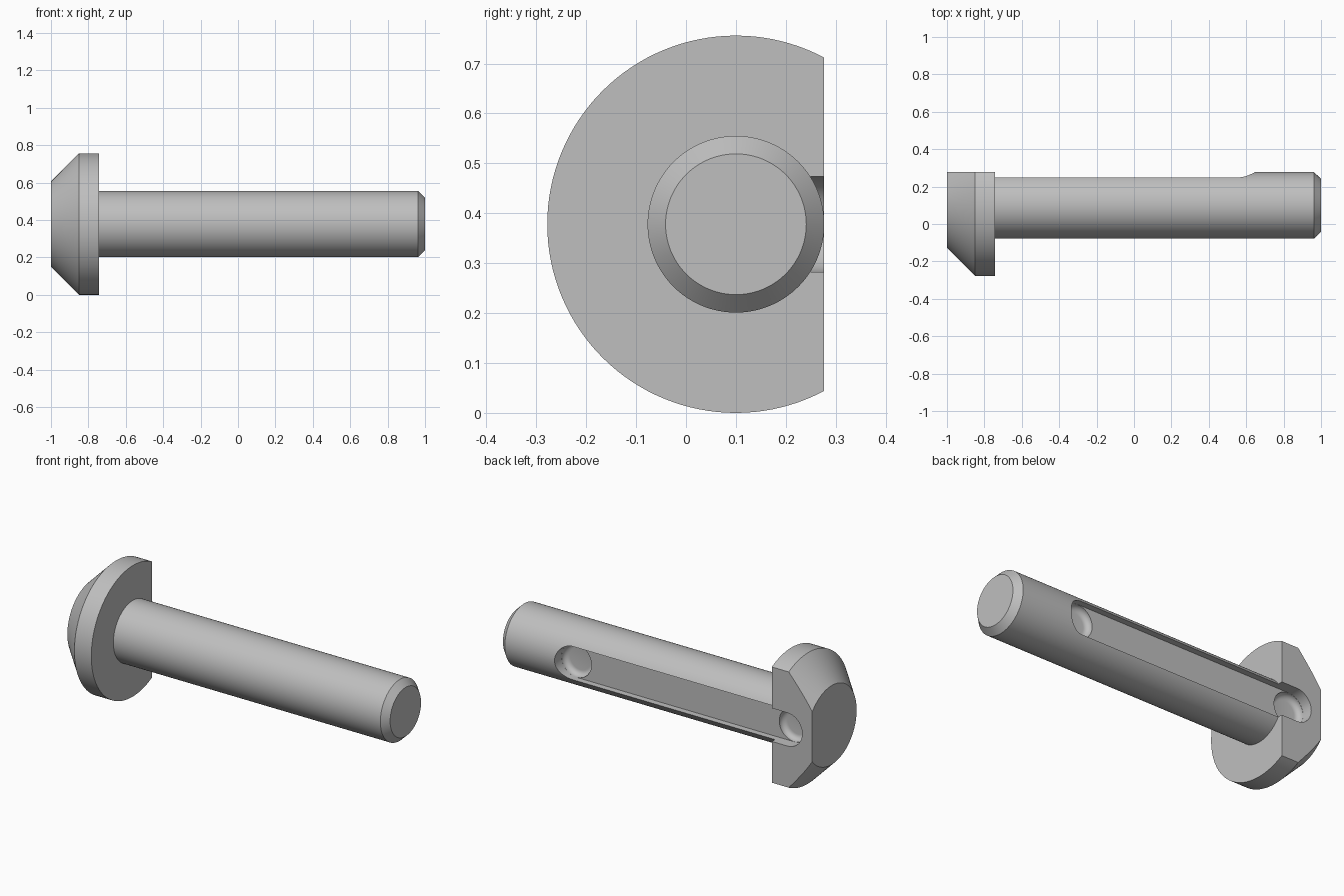
import bpy, bmesh, math

if "Cube" in bpy.data.objects:
    bpy.data.objects.remove(bpy.data.objects["Cube"])

CY, CZ = 0.10, 0.378        # bolt axis
FLAT_Y = 0.277              # flat on the back of the head
SLOT_R = 0.096
SLOT_FLOOR, POCKET_FLOOR, FILLET = 0.213, 0.178, 0.03
SLOT_ENDS = (-0.84, 0.55)

steel = bpy.data.materials.new("grey_steel")
steel.use_nodes = True
colour = (0.52, 0.52, 0.52, 1)
steel.diffuse_color = colour
steel.node_tree.nodes["Principled BSDF"].inputs["Base Color"].default_value = colour


def finish(name, bm):
    bmesh.ops.recalc_face_normals(bm, faces=bm.faces)
    mesh = bpy.data.meshes.new(name)
    bm.to_mesh(mesh)
    bm.free()
    obj = bpy.data.objects.new(name, mesh)
    mesh.materials.append(steel)
    bpy.context.collection.objects.link(obj)
    return obj


def lathe(profile, place, segments=128):
    """Closed solid of revolution; place(along, u, v) gives the point."""
    bm = bmesh.new()
    angles = [math.tau * i / segments for i in range(segments)]
    rings = [[bm.verts.new(place(a, r * math.cos(t), r * math.sin(t))) for t in angles]
             for a, r in profile]
    for low, high in zip(rings, rings[1:]):
        for i in range(segments):
            j = (i + 1) % segments
            bm.faces.new((low[i], low[j], high[j], high[i]))
    bm.faces.new(rings[0])
    bm.faces.new(rings[-1])
    return bm


def along_bolt(a, u, v):
    return (a, CY + u, CZ + v)


# Head: cone and disc, trimmed flat at the back
bm = lathe([(-1, 0.228), (-0.85, 0.378), (-0.742, 0.378)], along_bolt)
cut = bmesh.ops.bisect_plane(bm, geom=bm.verts[:] + bm.edges[:] + bm.faces[:],
                             plane_co=(0, FLAT_Y, 0), plane_no=(0, 1, 0), clear_outer=True)
rim = [e for e in cut["geom_cut"] if isinstance(e, bmesh.types.BMEdge)]
bmesh.ops.contextual_create(bm, geom=rim)
head = finish("head", bm)

# Shank with a chamfered tip
shank = finish("shank", lathe([(-0.75, 0.177), (0.963, 0.177), (1, 0.141)], along_bolt))

# Slot cutter: round-ended bar
bm = bmesh.new()
outline = []
for x, start in zip(SLOT_ENDS, (math.pi / 2, -math.pi / 2)):
    for i in range(33):
        t = start + math.pi * i / 32
        outline.append(bm.verts.new((x + SLOT_R * math.cos(t), SLOT_FLOOR,
                                     CZ + SLOT_R * math.sin(t))))
face = bm.faces.new(outline)
walls = bmesh.ops.extrude_face_region(bm, geom=[face])["geom"]
bmesh.ops.translate(bm, vec=(0, 0.2, 0),
                    verts=[v for v in walls if isinstance(v, bmesh.types.BMVert)])
cutters = [finish("slot_cutter", bm)]

# Pocket cutters: round holes with a filleted floor, one at each slot end
pocket_r = SLOT_R - 0.0007
for x in SLOT_ENDS:
    profile = []
    for i in range(7):
        t = math.pi / 2 * i / 6
        profile.append((POCKET_FLOOR + FILLET * (1 - math.cos(t)),
                        pocket_r - FILLET * (1 - math.sin(t))))
    profile.append((0.35, pocket_r))
    cutters.append(finish("pocket_cutter",
                          lathe(profile, lambda a, u, v, x=x: (x + u, a, CZ + v), 64)))

# Cut the slot and pockets, then shade
for part in (head, shank):
    bpy.ops.object.select_all(action="DESELECT")
    part.select_set(True)
    bpy.context.view_layer.objects.active = part
    for cutter in cutters:
        mod = part.modifiers.new("cut", "BOOLEAN")
        mod.operation = "DIFFERENCE"
        mod.solver = "EXACT"
        mod.object = cutter
        bpy.ops.object.modifier_apply(modifier=mod.name)
    bpy.ops.object.shade_smooth_by_angle(angle=math.radians(25))

for cutter in cutters:
    bpy.data.objects.remove(cutter)
